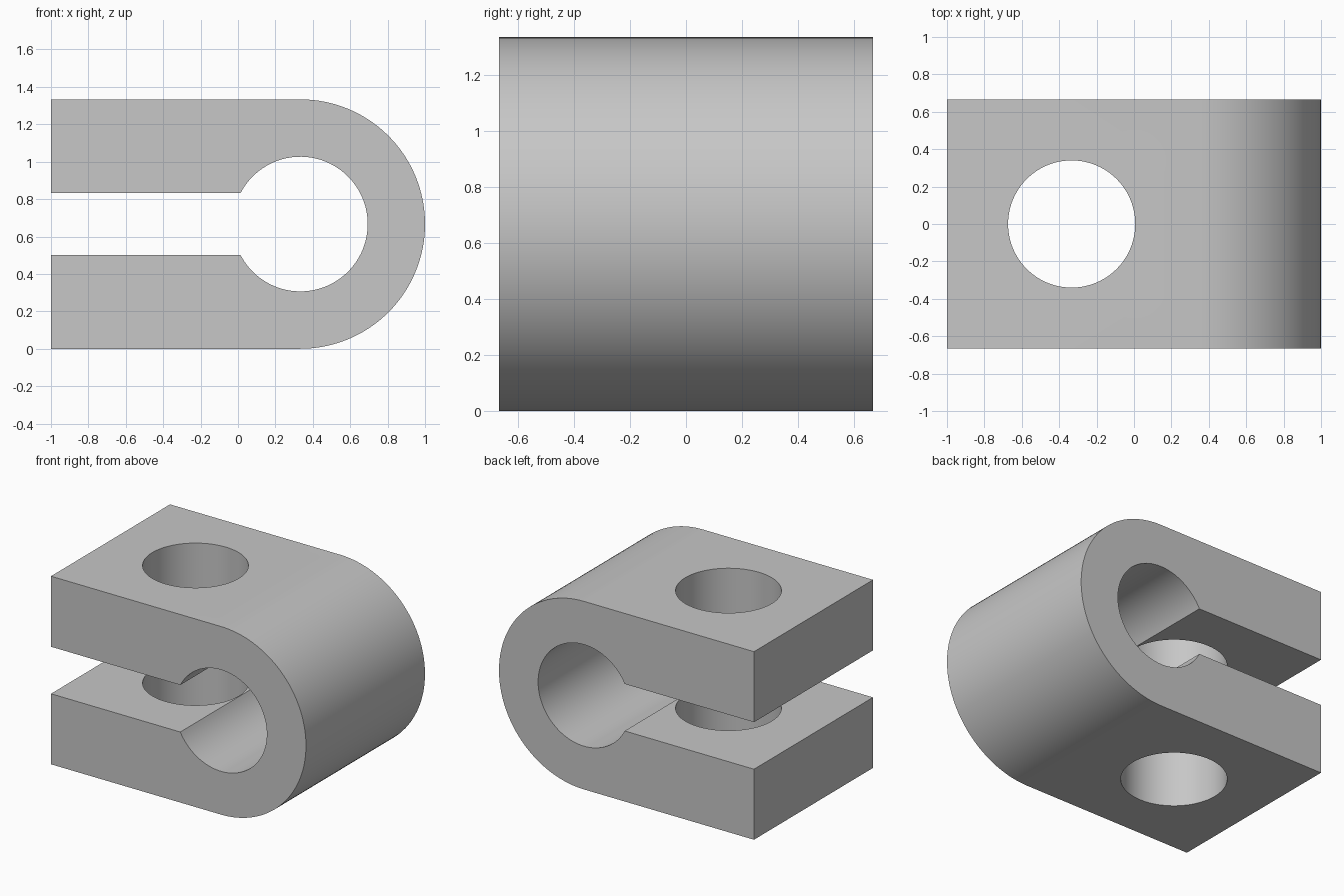
import bpy
import bmesh
from math import asin, cos, pi, radians, sin

if "Cube" in bpy.data.objects:
    bpy.data.objects.remove(bpy.data.objects["Cube"], do_unlink=True)

R = 2 / 3            # outer bend radius, also half the width and half the height
BORE = 0.36          # radius of the clamped bore
SLOT = 1 / 6         # half the slot height
CX = 1 / 3           # bore centre
HOLE_X, HOLE_R = -1 / 3, 0.34


def arc(radius, start, end, steps):
    """Points on an arc about the bore centre."""
    angles = [start + (end - start) * i / steps for i in range(steps + 1)]
    return [(CX + radius * cos(a), R + radius * sin(a)) for a in angles]


# Side profile: outer bend, upper jaw, bore, lower jaw
mouth = pi - asin(SLOT / BORE)
profile = [(-1, 0)] + arc(R, -pi / 2, pi / 2, 64) + [(-1, 2 * R), (-1, R + SLOT)]
profile += arc(BORE, mouth, -mouth, 96) + [(-1, R - SLOT)]

# Clamp body extruded along y
bm = bmesh.new()
face = bm.faces.new([bm.verts.new((x, -R, z)) for x, z in profile])
sweep = bmesh.ops.extrude_face_region(bm, geom=[face])
moved = [v for v in sweep["geom"] if isinstance(v, bmesh.types.BMVert)]
bmesh.ops.translate(bm, verts=moved, vec=(0, 2 * R, 0))
bmesh.ops.recalc_face_normals(bm, faces=bm.faces)
mesh = bpy.data.meshes.new("clamp_body")
bm.to_mesh(mesh)
bm.free()
body = bpy.data.objects.new("clamp_body", mesh)
bpy.context.collection.objects.link(body)

# Bolt hole through both jaws
bpy.ops.mesh.primitive_cylinder_add(vertices=96, radius=HOLE_R, depth=2,
                                    location=(HOLE_X, 0, R))
cutter = bpy.context.object
cutter.name = "bolt_hole_cutter"
cutter.hide_render = True
cut = body.modifiers.new("bolt_hole", "BOOLEAN")
cut.operation = "DIFFERENCE"
cut.solver = "EXACT"
cut.object = cutter
bpy.ops.object.select_all(action="DESELECT")
body.select_set(True)
bpy.context.view_layer.objects.active = body
bpy.ops.object.modifier_apply(modifier=cut.name)
bpy.data.objects.remove(cutter, do_unlink=True)

# Plain grey metal
grey = bpy.data.materials.new("grey_metal")
grey.use_nodes = True
colour = (0.57, 0.57, 0.57, 1)
grey.diffuse_color = colour
grey.node_tree.nodes["Principled BSDF"].inputs["Base Color"].default_value = colour
body.data.materials.clear()
body.data.materials.append(grey)
for poly in body.data.polygons:
    poly.material_index = 0

bpy.ops.object.shade_smooth_by_angle(angle=radians(30))
